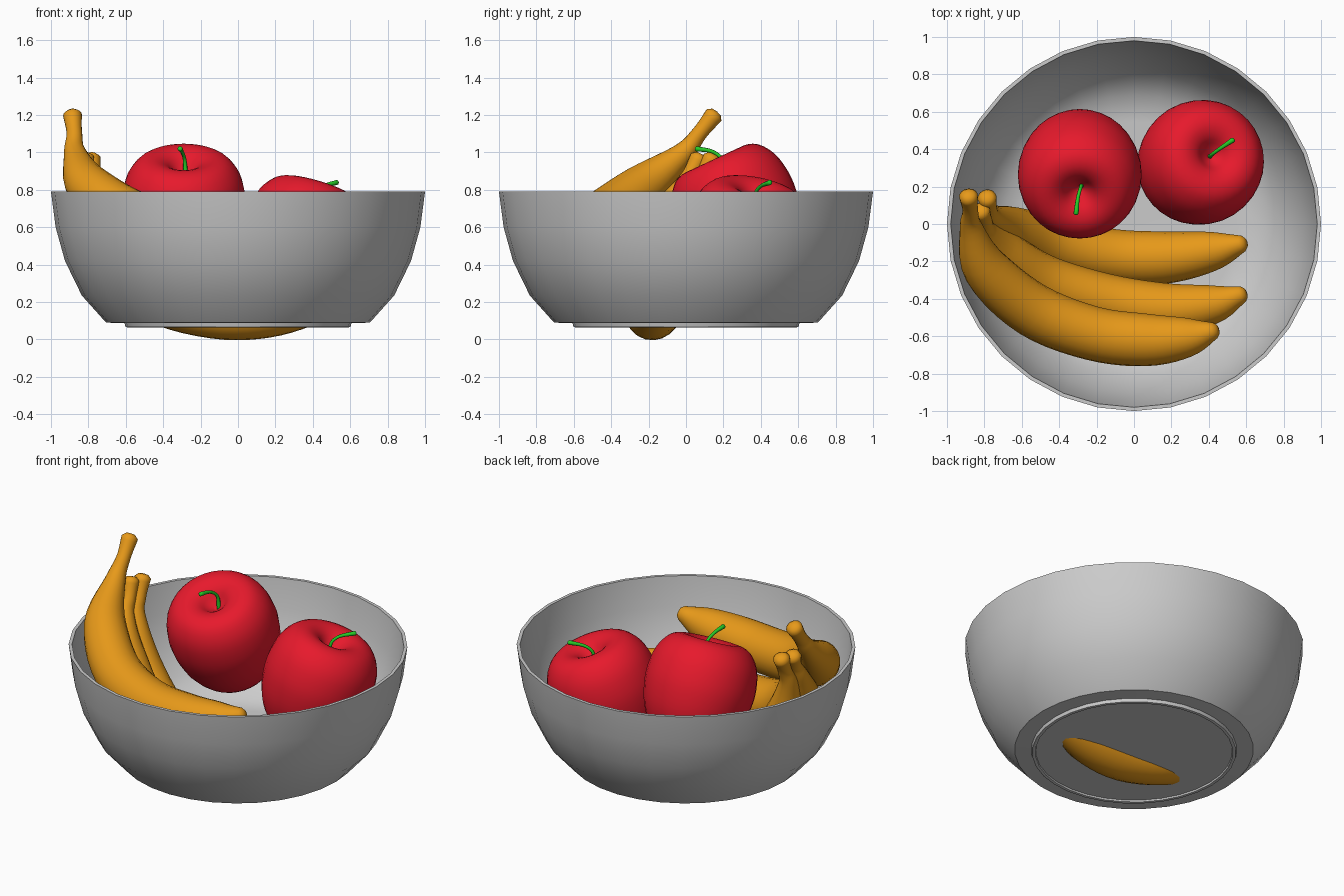
import bpy, bmesh, math
from mathutils import Vector

if "Cube" in bpy.data.objects:
    bpy.data.objects.remove(bpy.data.objects["Cube"])


def material(name, rgb):
    m = bpy.data.materials.new(name)
    m.diffuse_color = (*rgb, 1)
    m.use_nodes = True
    m.node_tree.nodes["Principled BSDF"].inputs["Base Color"].default_value = m.diffuse_color
    return m


def smooth_points(pts, steps):
    """Catmull-Rom through points of any dimension."""
    p = [Vector(q) for q in pts]
    p = [2 * p[0] - p[1]] + p + [2 * p[-1] - p[-2]]
    out = []
    for a, b, c, d in zip(p, p[1:], p[2:], p[3:]):
        for i in range(steps):
            t = i / steps
            out.append(0.5 * (2 * b + (c - a) * t + (2 * a - 5 * b + 4 * c - d) * t * t
                              + (3 * b - a - 3 * c + d) * t ** 3))
    return out + [p[-2]]


def skin_rings(name, rings, mat=None, angle=40):
    """Bridge rings of points into a surface; one-point rings become poles."""
    bm = bmesh.new()
    loops = [[bm.verts.new(c) for c in r] for r in rings]
    for a, b in zip(loops, loops[1:]):
        n = max(len(a), len(b))
        for i in range(n):
            j = (i + 1) % n
            if len(a) == 1:
                bm.faces.new((a[0], b[i], b[j]))
            elif len(b) == 1:
                bm.faces.new((a[i], b[0], a[j]))
            else:
                bm.faces.new((a[i], b[i], b[j], a[j]))
    bmesh.ops.recalc_face_normals(bm, faces=bm.faces)
    me = bpy.data.meshes.new(name)
    bm.to_mesh(me)
    bm.free()
    ob = bpy.data.objects.new(name, me)
    bpy.context.collection.objects.link(ob)
    if mat:
        me.materials.append(mat)
    bpy.ops.object.select_all(action='DESELECT')
    ob.select_set(True)
    bpy.context.view_layer.objects.active = ob
    bpy.ops.object.shade_smooth_by_angle(angle=math.radians(angle))
    return ob


def lathe(name, profile, sides, mat=None, angle=40):
    rings = []
    for r, z in profile:
        n = sides if r > 1e-6 else 1
        rings.append([(r * math.cos(math.tau * i / n), r * math.sin(math.tau * i / n), z)
                      if n > 1 else (0, 0, z) for i in range(n)])
    return skin_rings(name, rings, mat, angle)


def tube(name, path, radii, mat, sides=16, steps=5):
    """Round tube along a smooth path with rounded ends."""
    pts = smooth_points([(*p, r) for p, r in zip(path, radii)], steps)
    cen = [Vector(p[:3]) for p in pts]
    rad = [p[3] for p in pts]
    rings, side = [], None
    last = len(cen) - 1
    for i, c in enumerate(cen):
        t = (cen[min(i + 1, last)] - cen[max(i - 1, 0)]).normalized()
        side = side or t.orthogonal()
        side = (side - t * side.dot(t)).normalized()
        up = t.cross(side)

        def ring(centre, r):
            return [centre + r * (side * math.cos(math.tau * k / sides)
                                  + up * math.sin(math.tau * k / sides)) for k in range(sides)]
        r = rad[i]
        if i == 0:
            rings += [[c - t * r * 0.5], ring(c - t * r * 0.4, r * 0.6)]
        rings.append(ring(c, r))
        if i == last:
            rings += [ring(c + t * r * 0.4, r * 0.6), [c + t * r * 0.5]]
    return skin_rings(name, rings, mat, 60)


yellow = material("banana_yellow", (0.8, 0.32, 0.01))
red = material("apple_red", (0.8, 0.01, 0.025))
green = material("stem_green", (0.02, 0.6, 0.02))

# Bowl: recessed base, foot ring, outer wall, rim, inner wall, floor
lathe("bowl", [(0, 0.078), (0.58, 0.078), (0.583, 0.068), (0.592, 0.065), (0.602, 0.068),
               (0.607, 0.088), (0.705, 0.09), (0.835, 0.235), (0.925, 0.42), (0.975, 0.60),
               (1.0, 0.79), (0.98, 0.79), (0.955, 0.60), (0.905, 0.43), (0.815, 0.25),
               (0.69, 0.125), (0.55, 0.11), (0, 0.11)], 32)

# Apples: one shared profile, tilted and placed
apple_profile = [(p[0], p[1]) for p in smooth_points(
    [(0, 0.19), (0.05, 0.225), (0.10, 0.272), (0.17, 0.292), (0.245, 0.265), (0.305, 0.18),
     (0.33, 0.06), (0.325, -0.05), (0.295, -0.17), (0.235, -0.28), (0.165, -0.345),
     (0.10, -0.36), (0.05, -0.345), (0, -0.32)], 3)]
for name, loc, axis, stem in (
    ("left", (-0.29, 0.275, 0.70), (0, -0.42, 0.906),
     [(-0.28, 0.205, 0.87), (-0.285, 0.195, 0.96), (-0.30, 0.14, 1.005), (-0.31, 0.055, 1.02)]),
    ("right", (0.35, 0.325, 0.54), (0.29, 0.18, 0.94),
     [(0.405, 0.36, 0.71), (0.415, 0.37, 0.78), (0.455, 0.40, 0.82), (0.53, 0.45, 0.84)]),
):
    apple = lathe(name + "_apple", apple_profile, 32, red)
    apple.location = loc
    apple.rotation_euler = Vector(axis).to_track_quat('Z', 'Y').to_euler()
    tube(name + "_apple_stem", stem, [0.013, 0.010, 0.010, 0.014], green, 8, 4)

# Bananas: from stem end to blossom end
banana_radii = [0.05, 0.042, 0.062, 0.125, 0.145, 0.145, 0.14, 0.105, 0.045]
bananas = {
    "front_banana": [(-0.885, 0.15, 1.20), (-0.875, 0.07, 1.10), (-0.87, -0.02, 0.99),
                     (-0.79, -0.24, 0.81), (-0.54, -0.46, 0.645), (-0.22, -0.585, 0.58),
                     (0.07, -0.62, 0.58), (0.29, -0.605, 0.62), (0.43, -0.57, 0.67)],
    "middle_banana": [(-0.82, 0.07, 0.97), (-0.80, 0.02, 0.88), (-0.79, -0.04, 0.78),
                      (-0.70, -0.16, 0.59), (-0.48, -0.31, 0.42), (-0.15, -0.41, 0.34),
                      (0.16, -0.455, 0.34), (0.42, -0.43, 0.38), (0.58, -0.375, 0.43)],
    "back_banana": [(-0.785, 0.14, 0.97), (-0.775, 0.09, 0.87), (-0.765, 0.04, 0.75),
                    (-0.66, -0.03, 0.46), (-0.45, -0.10, 0.245), (-0.13, -0.17, 0.15),
                    (0.16, -0.18, 0.15), (0.42, -0.145, 0.20), (0.58, -0.105, 0.27)],
}
for name, path in bananas.items():
    tube(name, path, banana_radii, yellow, 20, 5)
